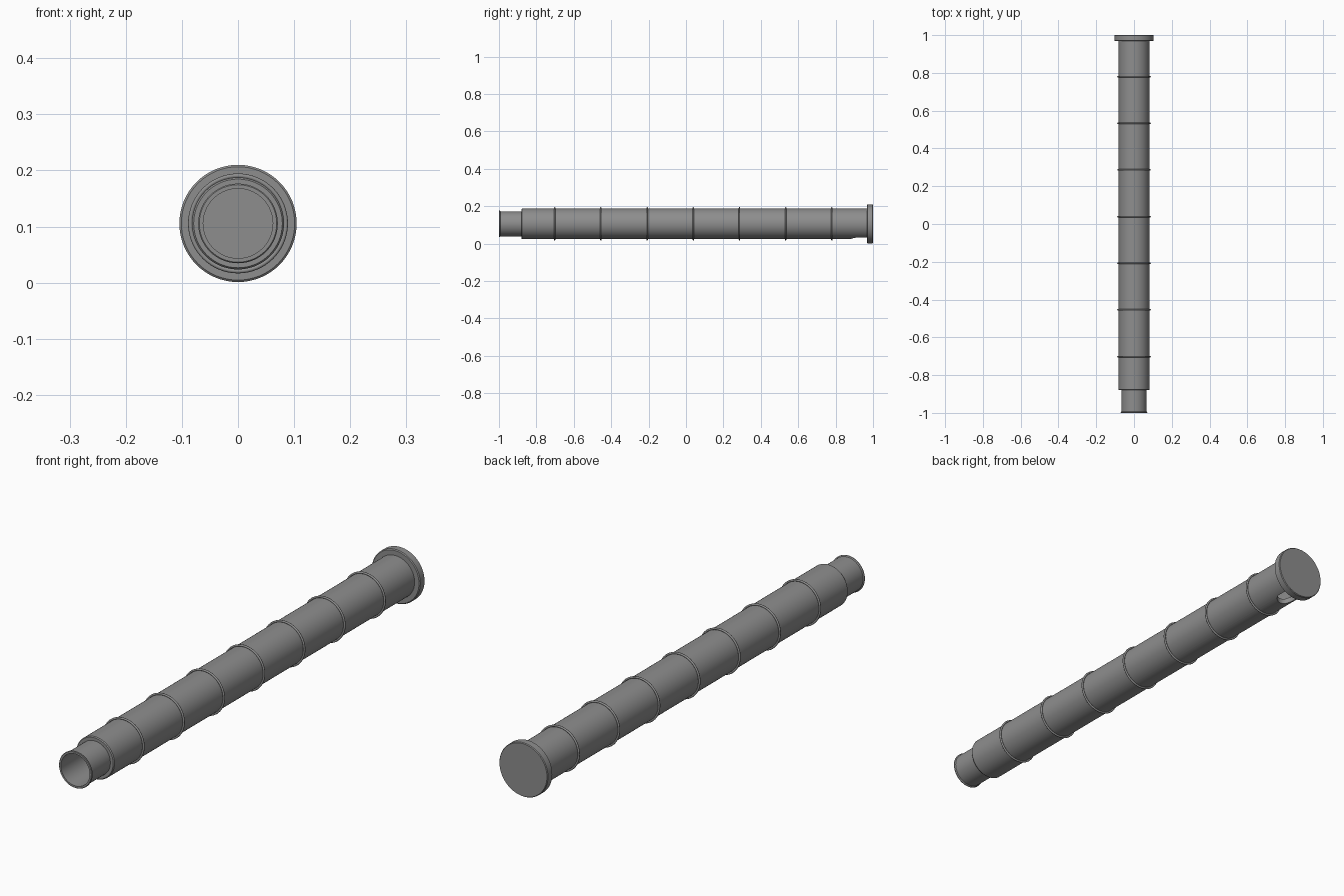
import bpy, bmesh
from math import cos, sin, tau

if "Cube" in bpy.data.objects:
    bpy.data.objects.remove(bpy.data.objects["Cube"])

CZ, SEG = 0.1055, 64   # axis height and roundness
dark = bpy.data.materials.new("dark_grey")
dark.diffuse_color = (0.27, 0.27, 0.27, 1)
dark.use_nodes = True
dark.node_tree.nodes["Principled BSDF"].inputs["Base Color"].default_value = dark.diffuse_color


def lathe(name, profile, loop=False):
    """Revolve (y, radius) points around the long axis; radius 0 makes a pole."""
    bm = bmesh.new()
    rows = []
    for y, r in profile:
        if r == 0:
            rows.append([bm.verts.new((0, y, CZ))] * SEG)
        else:
            rows.append([bm.verts.new((r * cos(tau * i / SEG), y, CZ + r * sin(tau * i / SEG)))
                         for i in range(SEG)])
    pairs = list(zip(rows, rows[1:] + rows[:1])) if loop else list(zip(rows, rows[1:]))
    for a, b in pairs:
        for i in range(SEG):
            j = (i + 1) % SEG
            bm.faces.new(dict.fromkeys((a[i], a[j], b[j], b[i])))
    bmesh.ops.recalc_face_normals(bm, faces=bm.faces)
    mesh = bpy.data.meshes.new(name)
    bm.to_mesh(mesh)
    bm.free()
    mesh.materials.append(dark)
    ob = bpy.data.objects.new(name, mesh)
    bpy.context.collection.objects.link(ob)
    return ob


def smooth(ob, angle=0.5):
    bpy.ops.object.select_all(action='DESELECT')
    bpy.context.view_layer.objects.active = ob
    ob.select_set(True)
    bpy.ops.object.shade_smooth_by_angle(angle=angle)


# Hollow tube with narrow spout, small lip and stepped shoulder
tube = lathe("hollow_tube", [
    (-1.0, 0.062), (-1.0, 0.069), (-0.998, 0.071), (-0.995, 0.071), (-0.992, 0.067),
    (-0.88, 0.067), (-0.88, 0.079), (-0.876, 0.082),
    (0.972, 0.082), (0.972, 0.062)], loop=True)

# Rounded slot on the underside next to the end cap
W = 0.035
outline = [(W * cos(tau / 2 + tau / 2 * i / 16), 0.915 + W * sin(tau / 2 + tau / 2 * i / 16))
           for i in range(17)] + [(W, 0.985), (-W, 0.985)]
bm = bmesh.new()
face = bm.faces.new([bm.verts.new((x, y, 0.0)) for x, y in outline])
ext = bmesh.ops.extrude_face_region(bm, geom=[face])
for v in ext["geom"]:
    if isinstance(v, bmesh.types.BMVert):
        v.co.z = 0.09
bmesh.ops.recalc_face_normals(bm, faces=bm.faces)
mesh = bpy.data.meshes.new("slot_cutter")
bm.to_mesh(mesh)
bm.free()
mesh.materials.append(dark)
cutter = bpy.data.objects.new("slot_cutter", mesh)
bpy.context.collection.objects.link(cutter)
cutter.hide_render = True
mod = tube.modifiers.new("slot", 'BOOLEAN')
mod.object = cutter
mod.operation = 'DIFFERENCE'
mod.solver = 'EXACT'
bpy.context.view_layer.objects.active = tube
tube.select_set(True)
bpy.ops.object.modifier_apply(modifier=mod.name)
bpy.data.objects.remove(cutter)
smooth(tube)

# Closed end cap flange
smooth(lathe("end_cap", [
    (0.968, 0), (0.968, 0.101), (0.971, 0.1045), (0.997, 0.1045), (1.0, 0.102), (1.0, 0)]))

# Seven thin rounded bands, evenly spaced
for k in range(7):
    y = -0.702 + 0.247 * k
    ring = [(y + 0.004 * cos(tau * i / 12), 0.085 + 0.004 * sin(tau * i / 12)) for i in range(12)]
    smooth(lathe(f"band_{k + 1}", ring, loop=True), 0.7)
